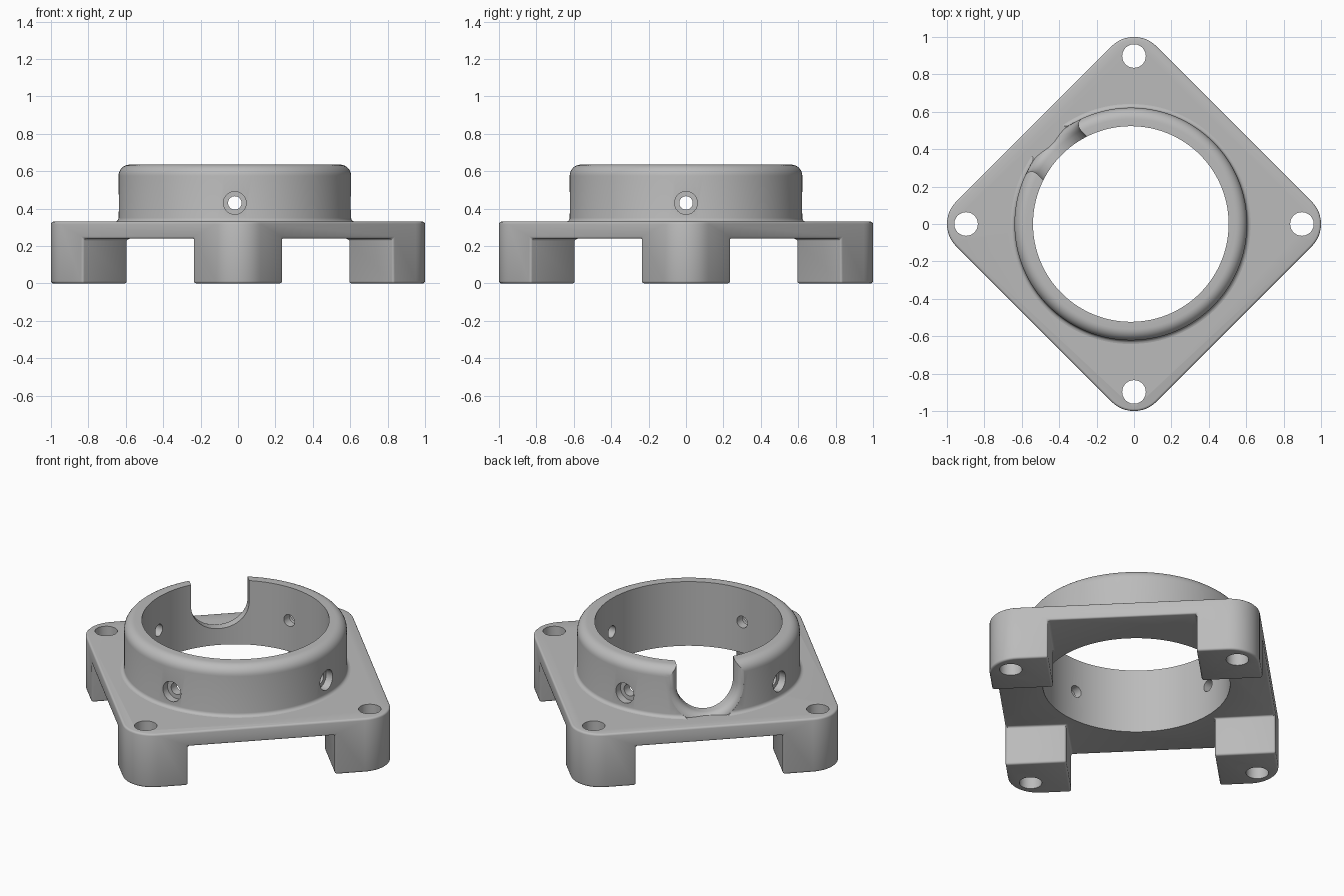
import bpy, bmesh, math
from mathutils import Matrix, Vector

old = bpy.data.objects.get("Cube")
if old:
    bpy.data.objects.remove(old, do_unlink=True)

gray = bpy.data.materials.new("plain gray")
gray.use_nodes = True
COLOR = (0.5, 0.5, 0.5, 1)
gray.diffuse_color = COLOR
gray.node_tree.nodes["Principled BSDF"].inputs["Base Color"].default_value = COLOR

PLATE_TOP, PLATE_BOTTOM = 0.33, 0.24
RING_X, RING_R, BORE_R, RING_TOP = -0.017, 0.622, 0.523, 0.635
CORNER_R = 0.17
LEG = 0.34
EDGE = (1 + CORNER_R * (math.sqrt(2) - 1)) / math.sqrt(2)
HOLE_OFFSET = 0.898


def make(name, bm, matrix=None):
    bmesh.ops.recalc_face_normals(bm, faces=bm.faces)
    if matrix:
        bm.transform(matrix)
    mesh = bpy.data.meshes.new(name)
    bm.to_mesh(mesh)
    bm.free()
    obj = bpy.data.objects.new(name, mesh)
    mesh.materials.append(gray)
    bpy.context.collection.objects.link(obj)
    return obj


def loft(name, rings, matrix=None, caps=True):
    """Skin a list of closed loops; caps=False joins the last loop to the first."""
    bm = bmesh.new()
    loops = [[bm.verts.new(p) for p in ring] for ring in rings]
    n = len(loops[0])
    pairs = list(zip(loops, loops[1:])) + ([] if caps else [(loops[-1], loops[0])])
    for a, b in pairs:
        for i in range(n):
            j = (i + 1) % n
            bm.faces.new((a[i], a[j], b[j], b[i]))
    if caps:
        bm.faces.new(loops[0])
        bm.faces.new(loops[-1])
    return make(name, bm, matrix)


def box(name, size, center, turn):
    bm = bmesh.new()
    bmesh.ops.create_cube(bm, size=1, matrix=Matrix.Diagonal((*size, 1)))
    return make(name, bm, Matrix.Translation(center) @ Matrix.Rotation(turn, 4, "Z"))


def rod(name, radius, start, end, sides=40):
    start, end = Vector(start), Vector(end)
    axis = end - start
    bm = bmesh.new()
    bmesh.ops.create_cone(bm, cap_ends=True, segments=sides, radius1=radius,
                          radius2=radius, depth=axis.length)
    turn = axis.to_track_quat("Z", "Y").to_matrix().to_4x4()
    return make(name, bm, Matrix.Translation((start + end) / 2) @ turn)


def apply(obj, kind, **settings):
    mod = obj.modifiers.new(kind.lower(), kind)
    for key, value in settings.items():
        setattr(mod, key, value)
    with bpy.context.temp_override(object=obj, active_object=obj):
        bpy.ops.object.modifier_apply(modifier=mod.name)


def cut(obj, cutter):
    cutter.hide_render = True
    apply(obj, "BOOLEAN", operation="DIFFERENCE", solver="EXACT", object=cutter)
    bpy.data.objects.remove(cutter, do_unlink=True)


def smooth(obj, angle=32):
    bpy.ops.object.select_all(action="DESELECT")
    obj.select_set(True)
    bpy.context.view_layer.objects.active = obj
    bpy.ops.object.shade_smooth_by_angle(angle=math.radians(angle))


def polar(r, a):
    return Vector((r * math.cos(a), r * math.sin(a), 0))


# Diamond base: rounded outline, crossed channels leave four corner legs
outline = []
for k in range(4):
    for i in range(13):
        a = math.radians(90 * k - 45 + 90 * i / 12)
        outline.append(polar(1 - CORNER_R, math.pi / 2 * k) + polar(CORNER_R, a))
base = loft("base_plate_with_legs",
            [[p + Vector((0, 0, z)) for p in outline] for z in (0, PLATE_TOP)])
for turn in (math.pi / 4, -math.pi / 4):
    cut(base, box("channel_cutter", (3, 2 * (EDGE - LEG), 1),
                  (0, 0, PLATE_BOTTOM - 0.5), turn))
apply(base, "BEVEL", width=0.012, segments=3, limit_method="ANGLE",
      angle_limit=math.radians(40))

# Main bore and corner bolt holes
cut(base, rod("bore_cutter", BORE_R, (RING_X, 0, -1), (RING_X, 0, 1), 128))
for k in range(4):
    p = polar(HOLE_OFFSET, math.pi / 2 * k)
    up = Vector((0, 0, 1))
    cut(base, rod("bolt_hole_cutter", 0.063, p - up, p + up))
smooth(base)

# Collar: revolved section with a base fillet and a rounded outer rim
FILLET, RIM = 0.02, 0.06
profile = [(BORE_R, RING_TOP), (BORE_R, PLATE_TOP)]
for i in range(5):
    a = math.pi / 2 * i / 4
    profile.append((RING_R + FILLET * (1 - math.sin(a)),
                    PLATE_TOP + FILLET * (1 - math.cos(a))))
for i in range(9):
    a = math.pi / 2 * i / 8
    profile.append((RING_R - RIM + RIM * math.cos(a), RING_TOP - RIM + RIM * math.sin(a)))
center = Matrix.Translation((RING_X, 0, 0))
steps = 128
collar = loft("collar_ring",
              [[polar(r, 2 * math.pi * s / steps) + Vector((0, 0, z)) for r, z in profile]
               for s in range(steps)], center, caps=False)

# U-shaped slot at the back right, flared towards the outside
HALF, SLOT_Z, FLARE = 0.165, 0.505, 0.055
layers = [(0.4, 0)]
for i in range(8):
    a = math.radians(80 * i / 7)
    layers.append((RING_R - FLARE + FLARE * math.sin(a), FLARE * (1 - math.cos(a))))
layers.append((0.8, layers[-1][1]))
slot = []
for rho, grow in layers:
    w = HALF + grow
    shape = [(w, 0.8)]
    shape += [(w * math.cos(math.pi * i / 24), SLOT_Z - w * math.sin(math.pi * i / 24))
              for i in range(25)]
    shape.append((-w, 0.8))
    slot.append([(math.sqrt(rho * rho - t * t), t, z) for t, z in shape])
cut(collar, loft("slot_cutter", slot, center @ Matrix.Rotation(math.radians(135), 4, "Z")))

# Four counterbored set-screw holes
mid = Vector((RING_X, 0, 0.43))
for k in range(4):
    a = math.pi / 2 * k
    cut(collar, rod("screw_hole_cutter", 0.036, mid + polar(0.4, a), mid + polar(0.8, a), 32))
    cut(collar, rod("counterbore_cutter", 0.061, mid + polar(0.575, a), mid + polar(0.8, a), 32))
smooth(collar)
